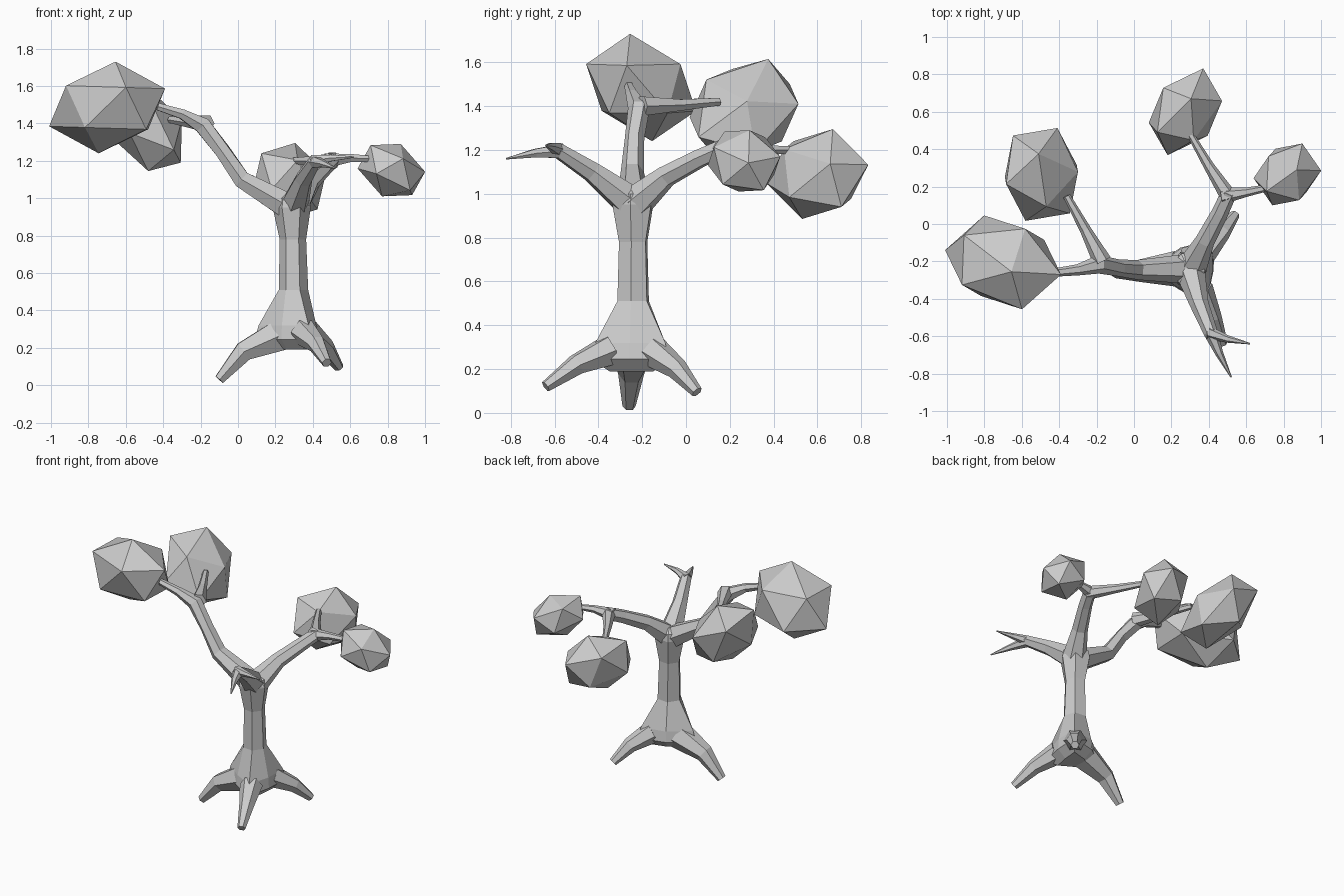
import bpy, bmesh
from math import cos, sin, pi, radians
from mathutils import Vector, Matrix


def finish(name, bm):
    bmesh.ops.recalc_face_normals(bm, faces=bm.faces[:])
    me = bpy.data.meshes.new(name)
    bm.to_mesh(me)
    bm.free()
    ob = bpy.data.objects.new(name, me)
    bpy.context.collection.objects.link(ob)
    return ob


def loft(name, rings):
    """Skin equal-sized rings of points and cap both ends."""
    bm = bmesh.new()
    loops = [[bm.verts.new(p) for p in r] for r in rings]
    n = len(loops[0])
    for a, b in zip(loops, loops[1:]):
        for i in range(n):
            j = (i + 1) % n
            bm.faces.new((a[i], a[j], b[j], b[i]))
    bm.faces.new(loops[0][::-1])
    bm.faces.new(loops[-1])
    return finish(name, bm)


def limb(name, path, sides=6):
    """Tapered tube along a path of (x, y, z, radius)."""
    pts = [Vector(p[:3]) for p in path]
    rings = []
    for i, p in enumerate(pts):
        t = (pts[min(i + 1, len(pts) - 1)] - pts[max(i - 1, 0)]).normalized()
        side = t.cross(Vector((0, 0, 1))).normalized()
        up = side.cross(t)
        r = path[i][3]
        rings.append([p + r * (cos(2 * pi * k / sides) * side + sin(2 * pi * k / sides) * up)
                      for k in range(sides)])
    return loft(name, rings)


# Trunk: six-sided, flaring towards the three root directions
angles = [50, 115, 180, 237, 294, 352]
# centre x, z, radius towards roots, radius between roots
levels = [(0.30, 0.19, 0.12, 0.07), (0.30, 0.245, 0.21, 0.125), (0.30, 0.32, 0.19, 0.12),
          (0.298, 0.51, 0.08, 0.078), (0.295, 0.78, 0.072, 0.07),
          (0.29, 0.95, 0.105, 0.10), (0.29, 1.0, 0.10, 0.09), (0.29, 1.03, 0.05, 0.05)]
loft("trunk", [[(cx + (ra, rb)[k % 2] * cos(radians(a)), -0.24 + (ra, rb)[k % 2] * sin(radians(a)), z)
                for k, a in enumerate(angles)] for cx, z, ra, rb in levels])

# Roots
limb("root_left", [(0.22, -0.24, 0.265, 0.095), (0.03, -0.25, 0.18, 0.06), (-0.10, -0.26, 0.03, 0.03)])
limb("root_front", [(0.35, -0.35, 0.285, 0.075), (0.42, -0.50, 0.22, 0.05), (0.475, -0.64, 0.12, 0.027)])
limb("root_back", [(0.37, -0.15, 0.28, 0.075), (0.47, -0.04, 0.20, 0.05), (0.54, 0.05, 0.095, 0.027)])

# Branches, each with a fork
limb("branch_left", [(0.28, -0.24, 0.95, 0.08), (0.02, -0.245, 1.10, 0.053), (-0.08, -0.235, 1.25, 0.045),
                     (-0.19, -0.215, 1.39, 0.05), (-0.30, -0.245, 1.45, 0.03), (-0.43, -0.26, 1.49, 0.022)])
limb("twig_left", [(-0.17, -0.20, 1.40, 0.05), (-0.26, -0.03, 1.405, 0.03), (-0.36, 0.15, 1.42, 0.02)])
limb("branch_back", [(0.31, -0.23, 0.96, 0.08), (0.38, -0.09, 1.08, 0.052), (0.46, 0.06, 1.16, 0.045),
                     (0.51, 0.17, 1.21, 0.042)])
limb("twig_back", [(0.51, 0.14, 1.20, 0.045), (0.40, 0.31, 1.20, 0.028), (0.295, 0.49, 1.20, 0.018)])
limb("twig_right", [(0.47, 0.15, 1.20, 0.045), (0.60, 0.17, 1.215, 0.025), (0.72, 0.195, 1.21, 0.018)])
limb("branch_front", [(0.30, -0.25, 0.96, 0.08), (0.35, -0.43, 1.10, 0.05), (0.41, -0.58, 1.195, 0.038),
                      (0.455, -0.69, 1.185, 0.022), (0.52, -0.82, 1.16, 0.004)])
limb("twig_front", [(0.40, -0.58, 1.20, 0.035), (0.50, -0.615, 1.215, 0.02), (0.62, -0.64, 1.22, 0.004)])

# Leaf clumps: stretched, leaning icosahedra (centre and three axes)
clumps = {
    "leaves_left": ((-0.70, -0.205, 1.485), (0.324, -0.048, -0.01), (0.01, 0.253, 0), (0.045, -0.05, 0.245)),
    "leaves_left_back": ((-0.495, 0.265, 1.38), (0.226, -0.04, -0.07), (0.035, 0.247, -0.065), (-0.015, 0.11, 0.235)),
    "leaves_back": ((0.275, 0.60, 1.09), (0.204, 0.03, -0.05), (0.03, 0.226, -0.042), (0.03, 0.07, 0.205)),
    "leaves_right": ((0.82, 0.265, 1.15), (0.177, 0.01, -0.08), (0.01, 0.178, -0.025), (0.05, 0.025, 0.14)),
}
for name, (c, *axes) in clumps.items():
    bm = bmesh.new()
    m = Matrix.Translation(c) @ Matrix(axes).transposed().to_4x4()
    bmesh.ops.create_icosphere(bm, subdivisions=1, radius=1)
    bmesh.ops.transform(bm, matrix=m, verts=bm.verts[:])
    finish(name, bm)
